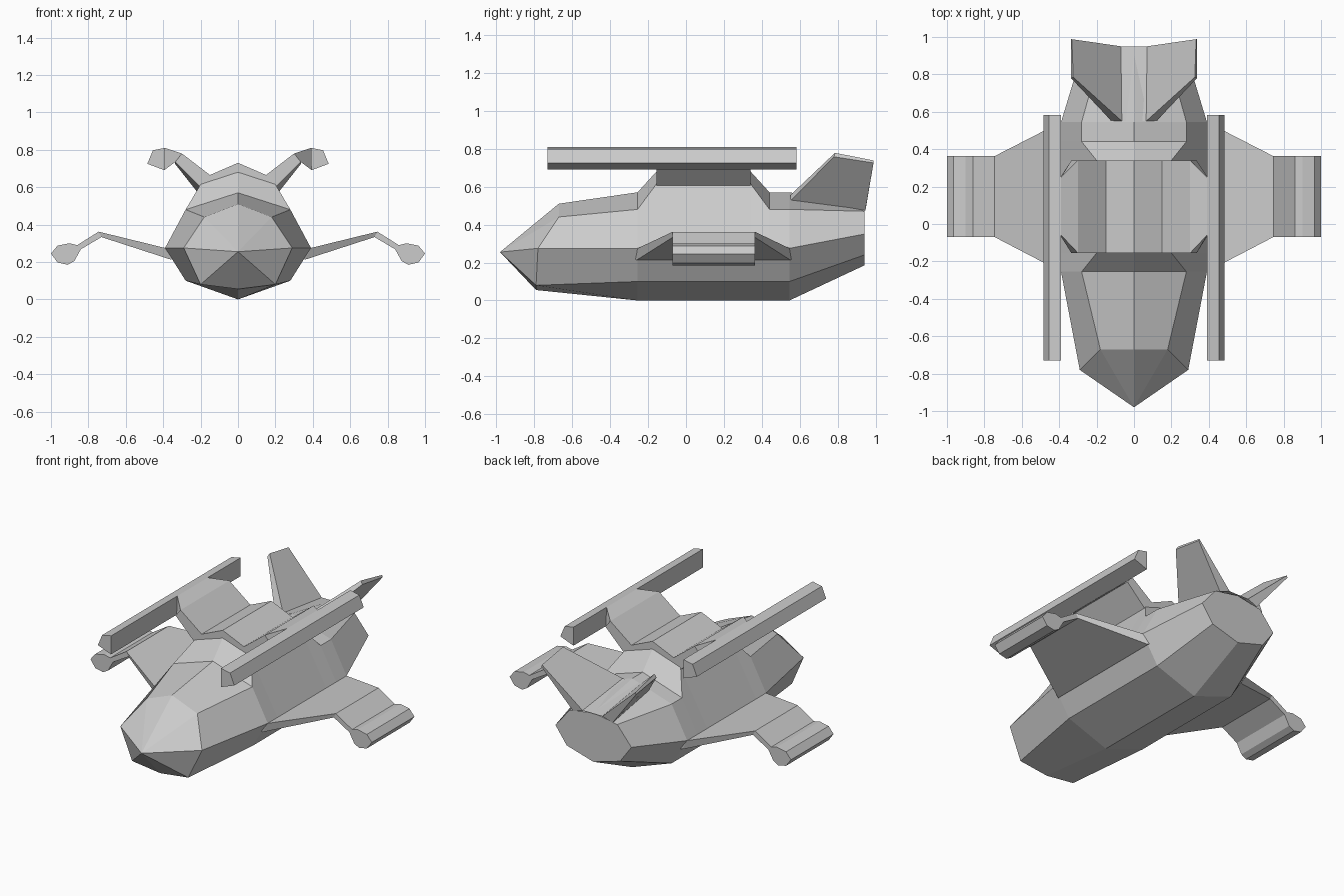
import bpy, bmesh

if "Cube" in bpy.data.objects:
    bpy.data.objects.remove(bpy.data.objects["Cube"])


def make(name, verts, faces, mirror=False):
    bm = bmesh.new()
    vs = [bm.verts.new(v) for v in verts]
    for f in faces:
        bm.faces.new([vs[i] for i in f])
    if mirror:
        geom = bm.verts[:] + bm.edges[:] + bm.faces[:]
        ret = bmesh.ops.duplicate(bm, geom=geom)["geom"]
        for v in ret:
            if isinstance(v, bmesh.types.BMVert):
                v.co.x = -v.co.x
    bmesh.ops.recalc_face_normals(bm, faces=bm.faces)
    me = bpy.data.meshes.new(name)
    bm.to_mesh(me)
    bm.free()
    ob = bpy.data.objects.new(name, me)
    bpy.context.collection.objects.link(ob)
    return ob


def loft(name, rings, caps=(True, True), apex=None, mirror=False):
    """Skin equal-length closed rings, with optional end caps or a pointed start."""
    n = len(rings[0])
    verts = [p for r in rings for p in r]
    faces = []
    for k in range(len(rings) - 1):
        a, b = k * n, (k + 1) * n
        faces += [(a + i, a + (i + 1) % n, b + (i + 1) % n, b + i) for i in range(n)]
    if apex:
        verts.append(apex)
        faces += [(i, (i + 1) % n, len(verts) - 1) for i in range(n)]
    elif caps[0]:
        faces.append(tuple(range(n)))
    if caps[1]:
        faces.append(tuple(range((len(rings) - 1) * n, len(rings) * n)))
    return make(name, verts, faces, mirror)


def full_ring(half):
    """Half ring from top centre to bottom centre, mirrored into a closed ring."""
    return half + [(-x, y, z) for x, y, z in half[-2:0:-1]]


def hull_ring(y, top, shoulder, mid=(.39, .275), chine=(.28, .10), bottom=0.0):
    return full_ring([(0, y, top)] + [(x, y, z) for x, z in (shoulder, mid, chine)]
                     + [(0, y, bottom)])


# Hull: faceted body with pointed nose and raised roof under the upper wing
low, high = (.28, .48), (.2, .615)
nose_ring = full_ring([(0, -.67, .51), (.18, -.67, .44), (.29, -.78, .275),
                       (.2, -.79, .08), (0, -.79, .055)])
loft("hull", [
    nose_ring,
    hull_ring(-.255, .57, low),
    hull_ring(-.155, .68, high),
    hull_ring(.34, .68, high),
    hull_ring(.44, .57, low),
    hull_ring(.545, .57, low),
    hull_ring(.94, .50, (.17, .47), (.27, .35), (.19, .24), .185),
], apex=(0, -.98, .255))

# Upper wing: bent plate across the roof, narrowing where it meets the pods
wing = [  # x, top z, bottom x, bottom z, front y, rear y
    (0, .73, 0, .675, -.155, .34),
    (.15, .665, .2, .60, -.155, .34),
    (.30, .78, .335, .735, -.155, .34),
    (.39, .81, .395, .69, -.06, .25),
]
wing = [(-x, t, -b, z, f, r) for x, t, b, z, f, r in wing[:0:-1]] + wing
loft("upper_wing", [[(x, f, t), (x, r, t), (b, r, z), (b, f, z)]
                    for x, t, b, z, f, r in wing])

# Long pods on the upper wing tips
pod = [(.39, .81), (.455, .797), (.485, .725), (.392, .69)]
loft("upper_pods", [[(x, y, z) for x, z in pod] for y in (-.73, .583)], mirror=True)

# Lower wings: tapered panels rising from the hull sides
loft("lower_wings", [
    [(.30, -.30, .297), (.30, .585, .297), (.30, .585, .23), (.30, -.30, .23)],
    [(.39, -.255, .275), (.39, .545, .275), (.36, .55, .213), (.36, -.26, .213)],
    [(.745, -.07, .362), (.745, .363, .362), (.73, .363, .333), (.73, -.07, .333)],
], mirror=True)

# Engine pods on the lower wing tips, one extruded profile with the bent arm
engine = [(.745, .362), (.86, .29), (.90, .30), (.965, .287), (1.0, .245),
          (.965, .197), (.91, .185), (.875, .205), (.84, .268), (.73, .333)]
loft("lower_pods", [[(x, y, z) for x, z in engine] for y in (-.07, .363)], mirror=True)

# Tail fins: slanted plates spreading outward from the rear deck
loft("tail_fins", [
    [(.065, .55, .555), (.07, .95, .50), (.14, .945, .475), (.12, .55, .525)],
    [(.325, .785, .778), (.332, .988, .738), (.337, .988, .725), (.337, .78, .757)],
], mirror=True)

# Flat strip of deck between the fin roots
make("tail_deck", [(-.065, .55, .555), (.065, .55, .555), (.07, .95, .50), (-.07, .95, .50)],
     [(0, 1, 2, 3)])
